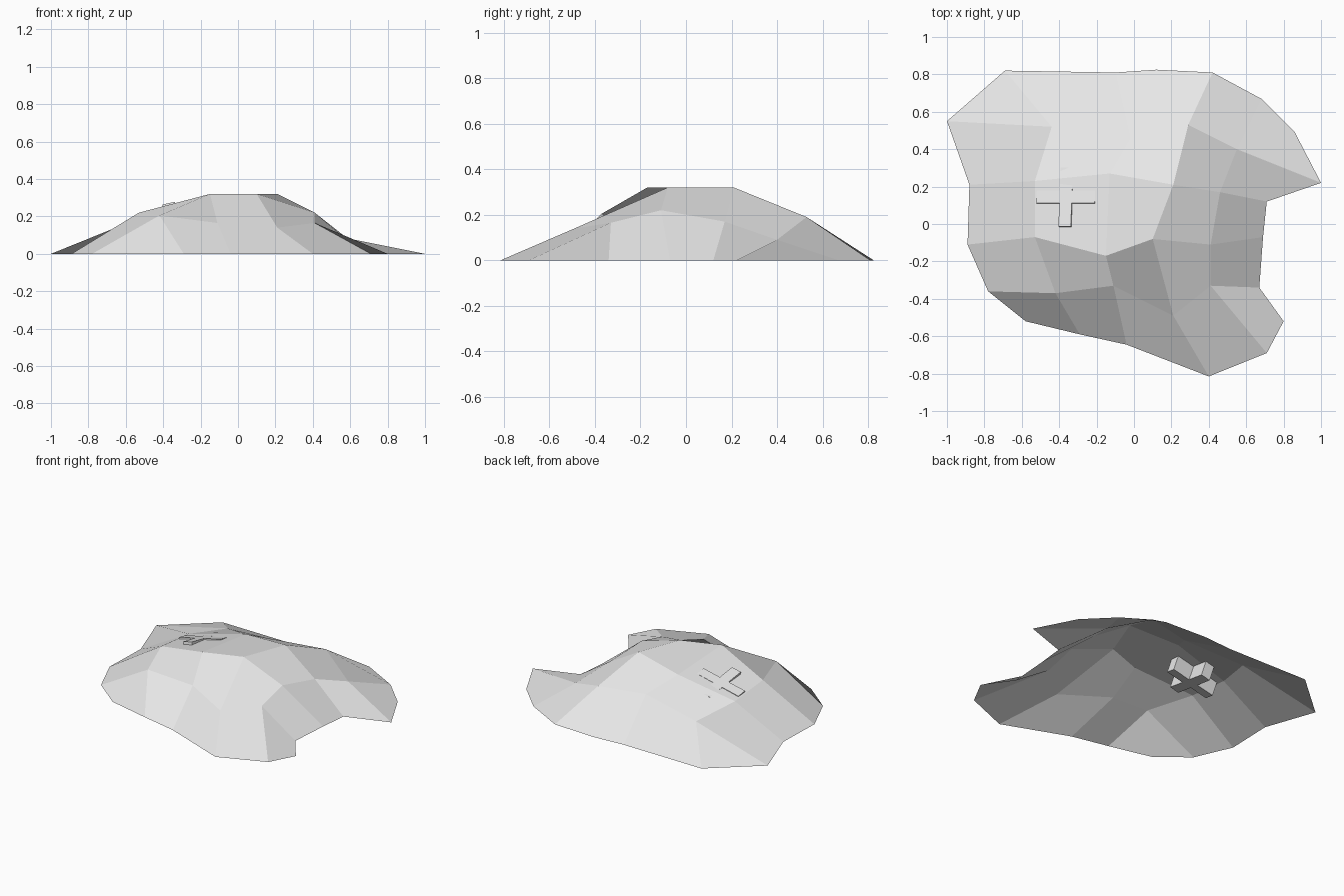
import bpy
import bmesh
from mathutils import Matrix

cube = bpy.data.objects.get("Cube")
if cube:
    bpy.data.objects.remove(cube, do_unlink=True)

stone = bpy.data.materials.new("pale_grey_stone")
stone.use_nodes = True
grey = (0.8, 0.8, 0.8, 1)
stone.diffuse_color = grey
stone.node_tree.nodes["Principled BSDF"].inputs["Base Color"].default_value = grey


def finish(name, bm):
    """Turn a bmesh into a flat-shaded stone object."""
    mesh = bpy.data.meshes.new(name)
    bm.to_mesh(mesh)
    bm.free()
    mesh.materials.append(stone)
    obj = bpy.data.objects.new(name, mesh)
    bpy.context.collection.objects.link(obj)
    return obj


def span(ring, first, last):
    """Vertices of a closed ring from first to last, wrapping round."""
    count = (last - first) % len(ring)
    return [ring[(first + i) % len(ring)] for i in range(count + 1)]


def bridge(bm, outer, inner, reach):
    """Join an inner ring to an outer one; each inner vertex owns a span of the outer."""
    for i, vert in enumerate(inner):
        j = (i + 1) % len(inner)
        first, last = reach[i]
        if first != last:
            bm.faces.new([vert] + span(outer, first, last))
        bm.faces.new([vert] + span(outer, last, reach[j][0]) + [inner[j]])


# Ground outline of the hill, clockwise from the back right corner
rim_points = [
    (-1, .55), (-.69, .82), (-.1, .81), (.12, .825), (.42, .81),
    (.68, .67), (.86, .49), (1, .22), (.71, .12), (.69, -.07),
    (.67, -.34), (.8, -.52), (.71, -.69), (.4, -.815), (-.04, -.645),
    (-.29, -.59), (-.58, -.52), (-.78, -.36), (-.89, -.11), (-.88, .21),
]
# Shoulder of the hill, with the part of the rim each point reaches
shoulder_points = [
    ((-.44, .52, .14), (0, 1)), ((-.02, .46, .19), (2, 2)),
    ((.29, .53, .19), (4, 4)), ((.55, .4, .09), (5, 7)),
    ((.46, .17, .17), (8, 8)), ((.41, -.11, .22), (9, 9)),
    ((.41, -.33, .165), (10, 12)), ((.21, -.49, .14), (13, 13)),
    ((-.11, -.33, .165), (14, 14)), ((-.42, -.37, .205), (15, 17)),
    ((-.53, -.07, .22), (18, 18)), ((-.53, .23, .19), (19, 19)),
]
# Summit, with the part of the shoulder each point reaches
summit_points = [
    ((-.13, .27, .28), (11, 1)), ((.21, .21, .32), (2, 4)),
    ((.1, -.08, .32), (5, 7)), ((-.15, -.17, .32), (8, 10)),
]

# Hill: an open shell of facets
bm = bmesh.new()
rim = [bm.verts.new((x, y, 0)) for x, y in rim_points]
shoulder = [bm.verts.new(p) for p, _ in shoulder_points]
summit = [bm.verts.new(p) for p, _ in summit_points]
bridge(bm, rim, shoulder, [r for _, r in shoulder_points])
bridge(bm, shoulder, summit, [r for _, r in summit_points])
bm.faces.new(summit)
bm.normal_update()
for face in bm.faces:
    if face.normal.z < 0:
        face.normal_flip()
finish("hill", bm)

# Cross marker: a plus-shaped slab sunk into the slope
bm = bmesh.new()
length, width, depth = .16, .034, .1
corners = []
for turn in range(4):
    for x, y in ((length, -width), (length, width), (width, width)):
        for _ in range(turn):
            x, y = -y, x
        corners.append(bm.verts.new((x, y, 0)))
top = bm.faces.new(corners)
sunk = bmesh.ops.extrude_face_region(bm, geom=[top], use_keep_orig=True)
lower = [g for g in sunk["geom"] if isinstance(g, bmesh.types.BMVert)]
bmesh.ops.translate(bm, verts=lower, vec=(0, 0, -depth))
bmesh.ops.recalc_face_normals(bm, faces=bm.faces)
cross = finish("cross_marker", bm)
cross.matrix_world = (Matrix.Translation((-.365, .145, .243))
                      @ Matrix.Rotation(-.22, 4, 'Y') @ Matrix.Rotation(-.18, 4, 'X'))
